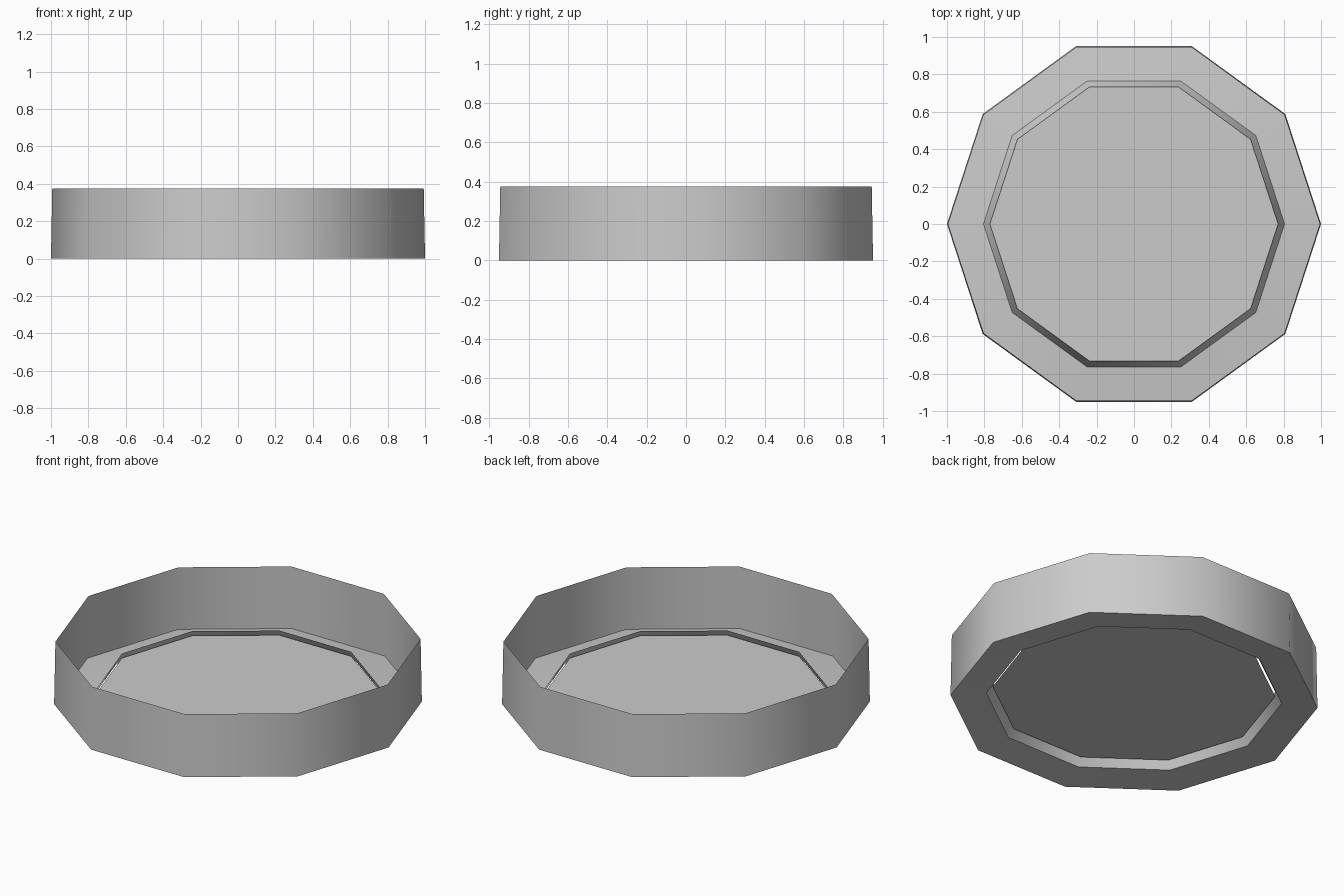
import bpy, bmesh, math

if "Cube" in bpy.data.objects:
    bpy.data.objects.remove(bpy.data.objects["Cube"])

SIDES = 10


def ring_sheet(name, profile, cap=False):
    """Sweep an (r, z) profile around z as a thin ten-sided sheet."""
    bm = bmesh.new()
    rings = []
    for r, z in profile:
        rings.append([bm.verts.new((r * math.cos(2 * math.pi * i / SIDES),
                                    r * math.sin(2 * math.pi * i / SIDES), z))
                      for i in range(SIDES)])
    for a, b in zip(rings, rings[1:]):
        for i in range(SIDES):
            j = (i + 1) % SIDES
            bm.faces.new((a[i], a[j], b[j], b[i]))
    if cap:
        bm.faces.new(rings[-1])
    mesh = bpy.data.meshes.new(name)
    bm.to_mesh(mesh)
    bm.free()
    obj = bpy.data.objects.new(name, mesh)
    bpy.context.collection.objects.link(obj)
    bpy.ops.object.select_all(action='DESELECT')
    obj.select_set(True)
    bpy.context.view_layer.objects.active = obj
    bpy.ops.object.shade_smooth_by_angle(angle=math.radians(40))
    return obj


# Outer wall, slightly narrower at the rim
ring_sheet("outer_wall", [(1.0, 0.0), (0.993, 0.375)])

# Gently rising floor ring with a steep lip around the opening
ring_sheet("floor_ring", [(1.0, 0.0), (0.805, 0.02), (0.77, 0.09)])

# Flat centre plate sitting just below the top of the lip
ring_sheet("centre_plate", [(0.77, 0.063)], cap=True)
